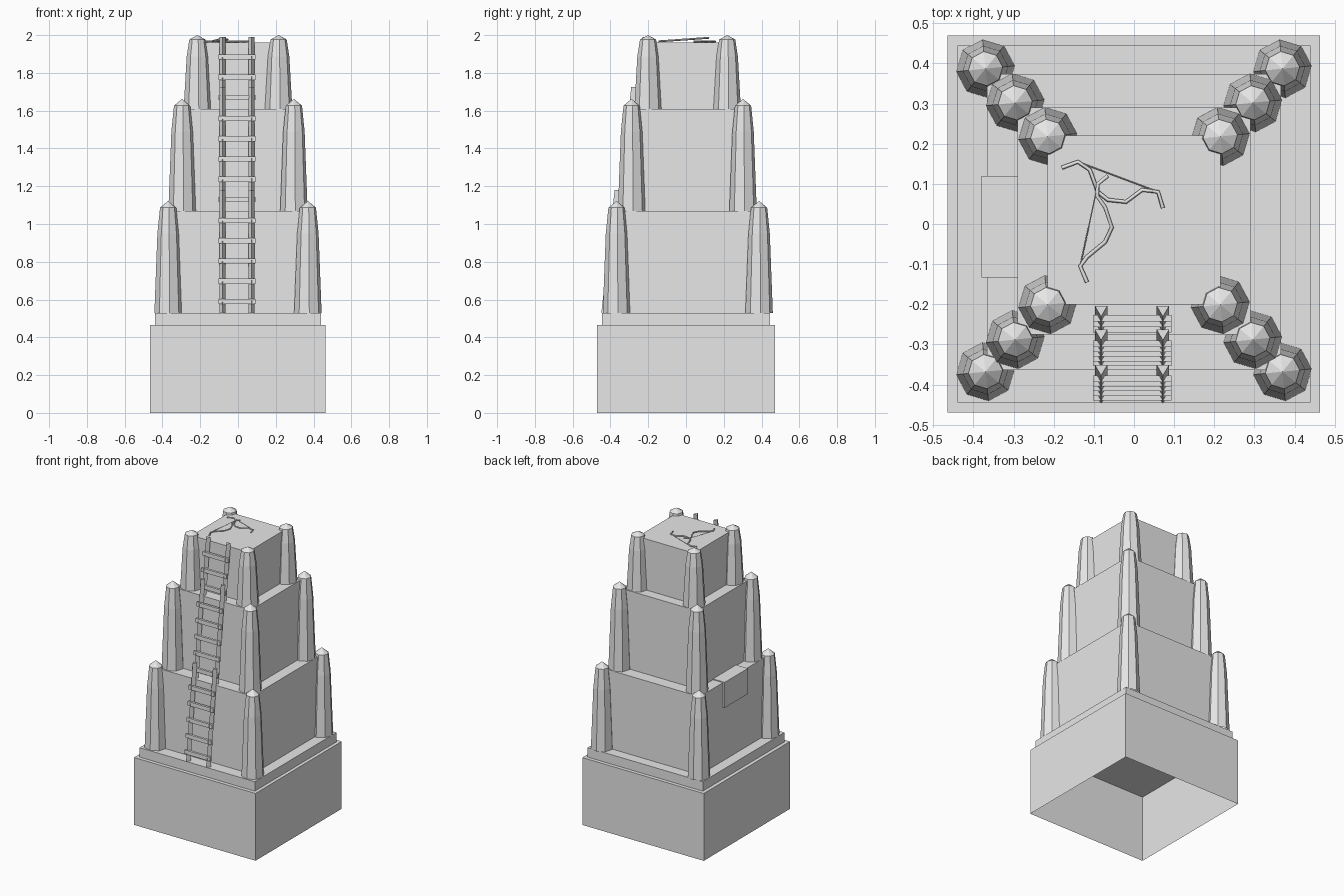
import bpy, bmesh, math
from mathutils import Vector

if "Cube" in bpy.data.objects:
    bpy.data.objects.remove(bpy.data.objects["Cube"], do_unlink=True)

# Single stone-grey material
grey = bpy.data.materials.new("light_grey")
grey.use_nodes = True
grey.diffuse_color = (0.8, 0.8, 0.8, 1)
grey.node_tree.nodes["Principled BSDF"].inputs["Base Color"].default_value = (0.8, 0.8, 0.8, 1)


def finish(name, bm):
    mesh = bpy.data.meshes.new(name)
    bm.to_mesh(mesh)
    bm.free()
    mesh.materials.append(grey)
    obj = bpy.data.objects.new(name, mesh)
    bpy.context.collection.objects.link(obj)
    return obj


def box(name, x, y, z, open_bottom=False):
    """Box spanning three (low, high) ranges."""
    bm = bmesh.new()
    bmesh.ops.create_cube(bm, size=1)
    for v in bm.verts:
        v.co = [r[0] + (c + 0.5) * (r[1] - r[0]) for c, r in zip(v.co, (x, y, z))]
    if open_bottom:
        low = [f for f in bm.faces if f.normal.z < -0.5]
        bmesh.ops.delete(bm, geom=low, context="FACES")
    return finish(name, bm)


def pillar(name, x, y, z, height, sides=8):
    """Tapered octagonal pillar with a pointed cap."""
    bm = bmesh.new()
    rings = []
    for r, h in ((0.073, 0), (0.057, 0.71), (0.043, 0.94)):
        ring = []
        for i in range(sides):
            a = math.tau * i / sides + 0.1
            ring.append(bm.verts.new((x + r * math.cos(a), y + r * math.sin(a), z + h * height)))
        rings.append(ring)
    tip = bm.verts.new((x, y, z + height))
    for i in range(sides):
        j = (i + 1) % sides
        for low, high in zip(rings, rings[1:]):
            bm.faces.new((low[i], low[j], high[j], high[i]))
        bm.faces.new((rings[-1][i], rings[-1][j], tip))
    return finish(name, bm)


def rail(name, start, end, r=0.018):
    """Three-sided ladder pole with one edge facing forward."""
    bm = bmesh.new()
    loops = []
    for p in (start, end):
        loops.append([bm.verts.new((p[0] + r * math.cos(a), p[1] + r * math.sin(a), p[2]))
                      for a in (math.radians(d) for d in (-90, 30, 150))])
    for i in range(3):
        j = (i + 1) % 3
        bm.faces.new((loops[0][i], loops[0][j], loops[1][j], loops[1][i]))
    bm.faces.new(loops[1])
    bm.faces.new(loops[0][::-1])
    return finish(name, bm)


def rod(name, points, radius):
    """Thin square rod along a path."""
    curve = bpy.data.curves.new(name, "CURVE")
    curve.dimensions = "3D"
    curve.bevel_depth = radius
    curve.bevel_resolution = 0
    curve.use_fill_caps = True
    spline = curve.splines.new("POLY")
    spline.points.add(len(points) - 1)
    for p, co in zip(spline.points, points):
        p.co = (*co, 1)
    curve.materials.append(grey)
    obj = bpy.data.objects.new(name, curve)
    bpy.context.collection.objects.link(obj)


# Hollow plinth and its ledge
box("plinth", (-0.465, 0.463), (-0.47, 0.47), (0, 0.465), open_bottom=True)
box("ledge", (-0.44, 0.44), (-0.445, 0.445), (0.465, 0.53), open_bottom=True)

# Stepped tiers: half width, front, back, bottom, top, pillar (x, front, back, height)
tiers = [
    (0.366, -0.364, 0.374, 0.53, 1.07, (0.37, -0.368, 0.387, 0.592)),
    (0.290, -0.275, 0.290, 1.07, 1.61, (0.296, -0.288, 0.302, 0.592)),
    (0.215, -0.200, 0.220, 1.61, 1.962, (0.215, -0.201, 0.218, 0.39)),
]
# Ladder per tier: foot y, top y, top z
ladders = [(-0.430, -0.360, 1.18), (-0.345, -0.272, 1.725), (-0.262, -0.213, 1.99)]

for n, (tier, ladder) in enumerate(zip(tiers, ladders), 1):
    half, front, back, low, high, (px, pf, pb, ph) = tier
    box(f"tier_{n}", (-half, half), (front, back), (low, high), open_bottom=True)
    for side, x in (("right", -px), ("left", px)):
        for end, y in (("front", pf), ("back", pb)):
            pillar(f"pillar_{n}_{end}_{side}", x, y, low, ph)

    # Leaning ladder
    y0, y1, top = ladder
    for side, x in (("right", -0.082), ("left", 0.072)):
        rail(f"ladder_{n}_rail_{side}", (x, y0, low), (x, y1, top))
    rung_z = low + 0.06
    count = 1
    while rung_z < min(top, low + 0.61) - 0.05:
        y = y0 + (y1 - y0) * (rung_z - low) / (top - low) - 0.008
        box(f"ladder_{n}_rung_{count}", (-0.102, 0.093), (y - 0.008, y + 0.008),
            (rung_z - 0.014, rung_z + 0.014))
        rung_z += 0.107
        count += 1

# Block set into the side of the lowest tier
box("side_block", (-0.38, -0.288), (-0.133, 0.12), (0.90, 1.076))

# Two bows lying on the roof
bow_a = [(-0.18, 0.14), (-0.14, 0.155), (-0.11, 0.135), (-0.09, 0.08), (-0.065, 0.06),
         (-0.02, 0.055), (0.02, 0.085), (0.06, 0.08), (0.072, 0.04)]
bow_b = [(-0.117, -0.145), (-0.134, -0.105), (-0.117, -0.082), (-0.072, -0.045), (-0.055, -0.008),
         (-0.072, 0.042), (-0.092, 0.07), (-0.09, 0.1), (-0.065, 0.12)]
for name, path, slope in (("bow_lower", bow_a, 0), ("bow_upper", bow_b, 0.07)):
    pts = [Vector((x, y, 1.967 + slope * (y + 0.145))) for x, y in path]
    rod(name, pts, 0.005)
    rod(name + "_string", [pts[1], pts[-2]], 0.0015)
